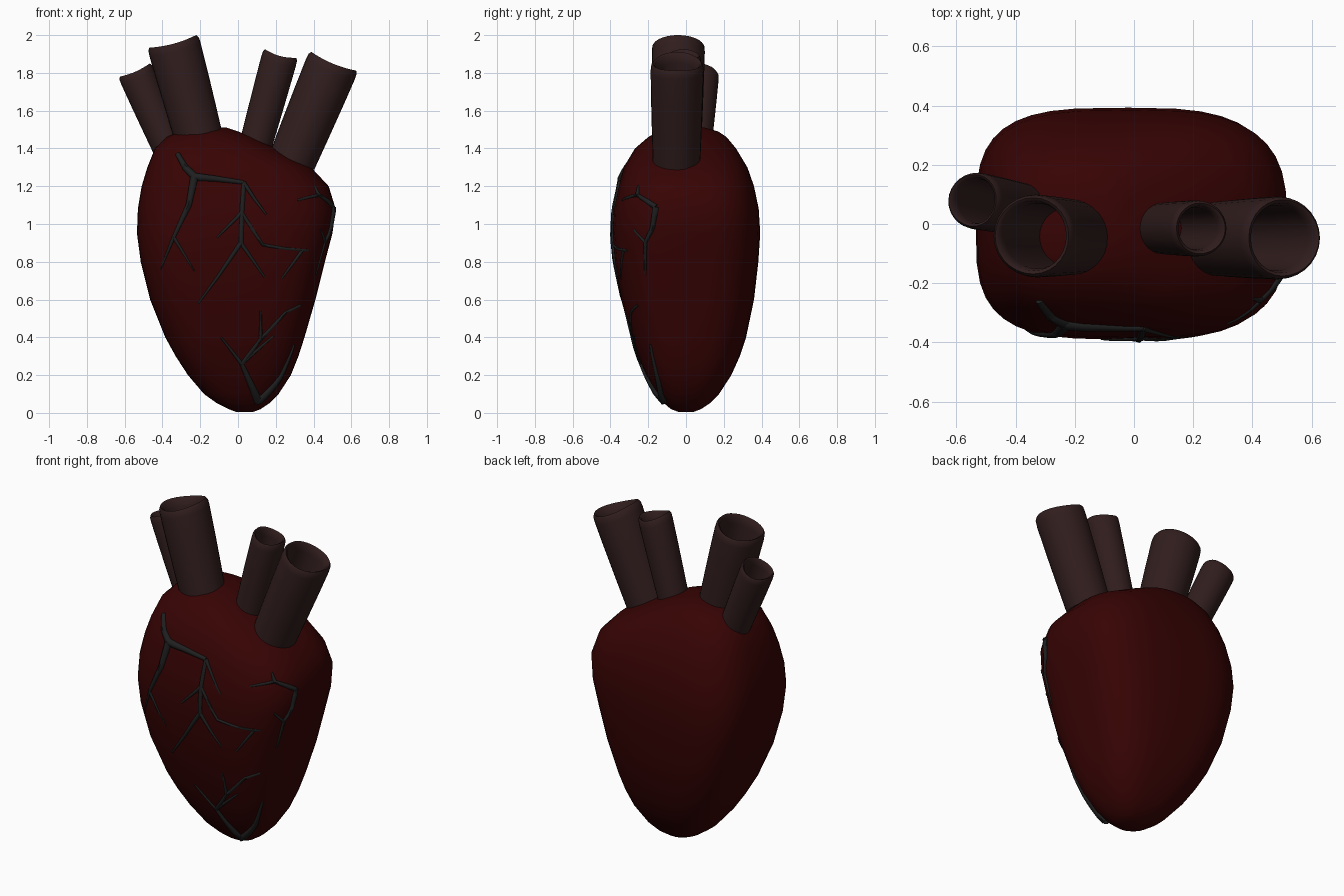
import bpy, bmesh, math
from mathutils import Vector
from mathutils.bvhtree import BVHTree

cube = bpy.data.objects.get("Cube")
if cube:
    bpy.data.objects.remove(cube, do_unlink=True)


def material(name, color):
    mat = bpy.data.materials.new(name)
    mat.use_nodes = True
    mat.diffuse_color = (*color, 1)
    bsdf = next(n for n in mat.node_tree.nodes if n.type == 'BSDF_PRINCIPLED')
    bsdf.inputs["Base Color"].default_value = (*color, 1)
    bsdf.inputs["Roughness"].default_value = 0.7
    return mat


red = material("dark red muscle", (0.038, 0.001, 0.001))
brown = material("brown vessel", (0.031, 0.0125, 0.0125))
grey = material("charcoal vein", (0.0135, 0.0135, 0.0135))


def loft(name, rings, mat, caps, angle):
    """Skin a list of closed rings of points into a smooth shaded object."""
    bm = bmesh.new()
    loops = [[bm.verts.new(p) for p in ring] for ring in rings]
    for low, high in zip(loops, loops[1:]):
        for i in range(len(low)):
            j = (i + 1) % len(low)
            bm.faces.new((low[i], low[j], high[j], high[i]))
    if caps:
        bm.faces.new(list(reversed(loops[0])))
        bm.faces.new(loops[-1])
    bmesh.ops.recalc_face_normals(bm, faces=bm.faces)
    mesh = bpy.data.meshes.new(name)
    bm.to_mesh(mesh)
    bm.free()
    obj = bpy.data.objects.new(name, mesh)
    bpy.context.collection.objects.link(obj)
    mesh.materials.append(mat)
    finish(obj, angle)
    return obj


def finish(obj, angle):
    bpy.ops.object.select_all(action='DESELECT')
    bpy.context.view_layer.objects.active = obj
    obj.select_set(True)
    bpy.ops.object.shade_smooth_by_angle(angle=math.radians(angle))


# Heart body: horizontal slices as height, right edge, left edge,
# depth to the front, depth to the back
slices = [
    (0.005, -0.01, 0.08, 0.04, 0.04), (0.02, -0.05, 0.12, 0.08, 0.08),
    (0.05, -0.11, 0.165, 0.115, 0.125), (0.1, -0.18, 0.215, 0.155, 0.175),
    (0.2, -0.265, 0.28, 0.21, 0.24), (0.3, -0.33, 0.32, 0.255, 0.285),
    (0.4, -0.385, 0.352, 0.29, 0.318), (0.6, -0.465, 0.41, 0.343, 0.36),
    (0.8, -0.515, 0.46, 0.378, 0.383),
    (0.95, -0.535, 0.5, 0.39, 0.393), (1.08, -0.53, 0.517, 0.383, 0.385),
    (1.2, -0.51, 0.48, 0.357, 0.36), (1.3, -0.48, 0.387, 0.33, 0.325),
    (1.4, -0.44, 0.2, 0.27, 0.265), (1.46, -0.38, 0.08, 0.2, 0.215),
    (1.49, -0.31, 0.0, 0.15, 0.17), (1.51, -0.2, -0.06, 0.06, 0.1),
]


def section(z, right, left, front, back, count=40):
    swell = math.sin(math.pi * min(z / 1.51, 1)) ** 0.6
    ring = []
    for i in range(count):
        a = math.tau * i / count
        c, s = math.cos(a), math.sin(a)
        # The right half is squarer than the left half
        power = 2.25 + swell * (1.3 if c < 0 else 0.9)
        x = math.copysign(abs(c) ** (2 / power), c)
        y = math.copysign(abs(s) ** (2 / power), s)
        ring.append(((left + right) / 2 + x * (left - right) / 2,
                     y * (back if s > 0 else front), z))
    return ring


body = loft("heart_body", [section(*s) for s in slices], red, True, 60)


# Open vessels: hollow tubes with a rounded, slightly saddle shaped rim
def vessel(name, base, top, radius, wall):
    base, top = Vector(base), Vector(top)
    axis = (top - base).normalized()
    side = Vector((0, 1, 0)).cross(axis).normalized()
    front = axis.cross(side)
    length = (top - base).length
    profile = [
        (0.9, 0), (0.94, 0.3), (0.98, 0.65), (1, 0.92), (0.985, 0.975),
        (1 - wall / 2, 1), (1 - wall, 0.985), (0.95 - wall, 0.9),
        (0.92 - wall, 0.5), (0.86 - wall, 0),
    ]
    rings = []
    for scale, t in profile:
        ring = []
        for i in range(28):
            a = math.tau * i / 28
            lift = length * t + 0.007 * t * t * math.cos(2 * a)
            ring.append(base + axis * lift
                        + (side * math.cos(a) + front * math.sin(a)) * radius * scale)
        rings.append(ring)
    return loft(name, rings, brown, False, 70)


vessel("right_large_vessel", (-0.2, -0.045, 1.43), (-0.343, -0.04, 1.96), 0.14, 0.16)
vessel("right_small_vessel", (-0.355, 0.045, 1.38), (-0.543, 0.08, 1.807), 0.096, 0.18)
vessel("left_small_vessel", (0.083, -0.015, 1.38), (0.224, -0.015, 1.896), 0.095, 0.2)
vessel("left_large_vessel", (0.287, -0.05, 1.335), (0.504, -0.047, 1.855), 0.14, 0.16)

# Surface veins: start width, end width, then x, z points on the front
front_veins = [
    (0.8, 1.3, [(-0.32, 1.37), (-0.28, 1.3), (-0.23, 1.25)]),
    (1.4, 0.7, [(-0.23, 1.25), (-0.12, 1.24), (0.03, 1.22)]),
    (0.7, 0.3, [(0.03, 1.22), (0.09, 1.13), (0.15, 1.05)]),
    (1.4, 0.6, [(-0.23, 1.25), (-0.26, 1.1), (-0.34, 0.93)]),
    (0.6, 0.2, [(-0.34, 0.93), (-0.41, 0.76)]),
    (0.6, 0.2, [(-0.34, 0.93), (-0.23, 0.75)]),
    (0.7, 0.8, [(0.03, 1.22), (0.02, 1.06), (0.015, 0.9)]),
    (0.8, 0.3, [(0.015, 0.9), (-0.1, 0.73), (-0.21, 0.58)]),
    (0.7, 0.3, [(0.02, 1.06), (-0.11, 0.93)]),
    (0.7, 0.3, [(0.015, 0.9), (0.14, 0.72)]),
    (0.6, 0.4, [(0.02, 1.06), (0.13, 0.89), (0.25, 0.87), (0.37, 0.86)]),
    (0.6, 0.3, [(0.34, 0.86), (0.23, 0.71)]),
    (0.4, 0.7, [(0.33, 0.57), (0.25, 0.53), (0.12, 0.39), (0.02, 0.26)]),
    (0.7, 1.4, [(0.02, 0.26), (0.11, 0.06)]),
    (0.6, 0.3, [(0.12, 0.39), (0.12, 0.54)]),
    (0.6, 0.3, [(0.02, 0.26), (-0.09, 0.4)]),
    (0.6, 0.3, [(0.02, 0.26), (0.19, 0.41)]),
]
# The same for the left flank, as x, y, z points
side_veins = [
    (0.3, 0.9, [(0.32, -0.35, 1.13), (0.42, -0.25, 1.15), (0.5, -0.16, 1.09)]),
    (1.1, 0.6, [(0.5, -0.16, 1.09), (0.5, -0.18, 0.98), (0.47, -0.22, 0.9)]),
    (0.6, 0.3, [(0.47, -0.22, 0.9), (0.45, -0.23, 0.72)]),
    (0.7, 0.3, [(0.42, -0.25, 1.15), (0.41, -0.26, 1.21)]),
    (0.6, 0.3, [(0.47, -0.22, 0.9), (0.44, -0.28, 0.97)]),
    (1.4, 0.4, [(0.11, -0.12, 0.06), (0.24, -0.17, 0.17), (0.3, -0.19, 0.36)]),
]

bm = bmesh.new()
bm.from_mesh(body.data)
tree = BVHTree.FromBMesh(bm)
bm.free()


def on_surface(p):
    if len(p) == 2:
        return tree.ray_cast(Vector((p[0], -2, p[1])), Vector((0, 1, 0)))[0]
    return tree.find_nearest(Vector(p))[0]


curve = bpy.data.curves.new("surface_veins", 'CURVE')
curve.dimensions = '3D'
curve.bevel_depth = 0.017
curve.bevel_resolution = 1
curve.use_fill_caps = True
for start, end, path in front_veins + side_veins:
    points = [path[0]]
    for a, b in zip(path, path[1:]):
        for k in range(1, 5):
            points.append(tuple(Vector(a).lerp(Vector(b), k / 4)))
    spline = curve.splines.new('POLY')
    spline.points.add(len(points) - 1)
    for i, (sp, p) in enumerate(zip(spline.points, points)):
        sp.co = (*on_surface(p), 1)
        sp.radius = start + (end - start) * i / (len(points) - 1)
veins = bpy.data.objects.new("surface_veins", curve)
bpy.context.collection.objects.link(veins)
curve.materials.append(grey)
bpy.ops.object.select_all(action='DESELECT')
bpy.context.view_layer.objects.active = veins
veins.select_set(True)
bpy.ops.object.convert(target='MESH')
finish(bpy.context.view_layer.objects.active, 60)
